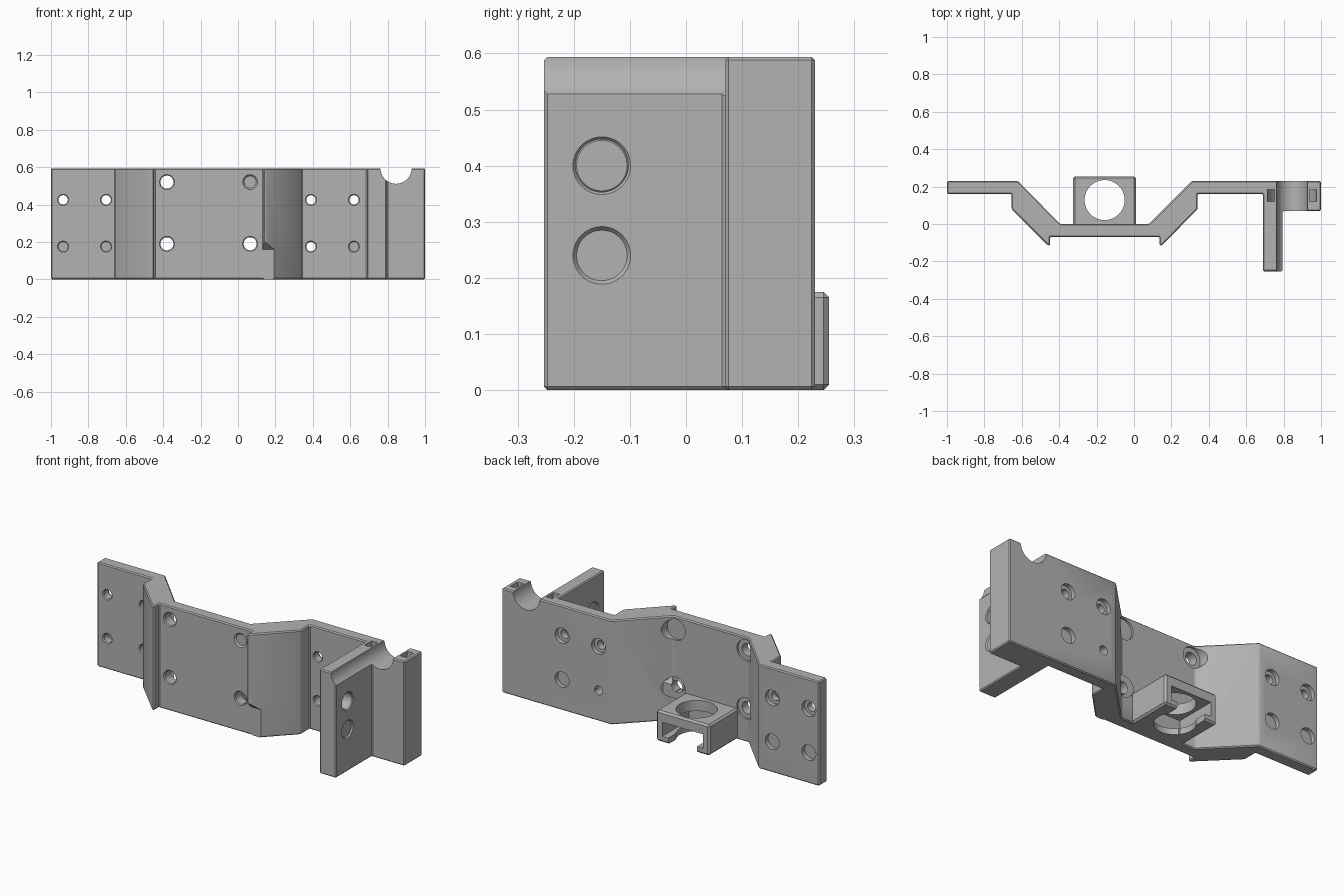
import bpy, bmesh, math
from mathutils import Matrix, Vector

if "Cube" in bpy.data.objects:
    bpy.data.objects.remove(bpy.data.objects["Cube"], do_unlink=True)

grey = bpy.data.materials.new("matte grey")
grey.use_nodes = True
grey.diffuse_color = (0.45, 0.45, 0.45, 1)
grey.node_tree.nodes["Principled BSDF"].inputs["Base Color"].default_value = (0.45, 0.45, 0.45, 1)

HEIGHT = 0.594


def finish(name, bm):
    bmesh.ops.recalc_face_normals(bm, faces=bm.faces)
    mesh = bpy.data.meshes.new(name)
    bm.to_mesh(mesh)
    bm.free()
    mesh.materials.append(grey)
    obj = bpy.data.objects.new(name, mesh)
    bpy.context.collection.objects.link(obj)
    return obj


def prism(name, points, low, high, axis="z"):
    """Extrude a profile: (x, y) along z, or (y, z) along x."""
    place = {"z": lambda a, b: (a, b, low), "x": lambda a, b: (low, a, b)}[axis]
    step = Vector((0, 0, high - low)) if axis == "z" else Vector((high - low, 0, 0))
    bm = bmesh.new()
    face = bm.faces.new([bm.verts.new(place(a, b)) for a, b in points])
    ext = bmesh.ops.extrude_face_region(bm, geom=[face])["geom"]
    bmesh.ops.translate(bm, verts=[v for v in ext if isinstance(v, bmesh.types.BMVert)], vec=step)
    return finish(name, bm)


def box(name, x0, x1, y0, y1, z0, z1):
    return prism(name, [(x0, y0), (x1, y0), (x1, y1), (x0, y1)], z0, z1)


def rod(name, start, end, r1, r2=None, sides=48):
    """Cylinder or cone between two points."""
    start, end = Vector(start), Vector(end)
    bm = bmesh.new()
    turn = (end - start).to_track_quat("Z", "Y").to_matrix().to_4x4()
    bmesh.ops.create_cone(bm, cap_ends=True, segments=sides, radius1=r1,
                          radius2=r1 if r2 is None else r2, depth=(end - start).length,
                          matrix=Matrix.Translation((start + end) / 2) @ turn)
    return finish(name, bm)


def apply(obj, mod):
    bpy.ops.object.select_all(action="DESELECT")
    bpy.context.view_layer.objects.active = obj
    obj.select_set(True)
    bpy.ops.object.modifier_apply(modifier=mod.name)


def cut(obj, cutter, operation="DIFFERENCE"):
    mod = obj.modifiers.new("cut", "BOOLEAN")
    mod.operation, mod.solver, mod.object = operation, "EXACT", cutter
    apply(obj, mod)
    bpy.data.objects.remove(cutter, do_unlink=True)


def chamfer(obj, width):
    mod = obj.modifiers.new("chamfer", "BEVEL")
    mod.width, mod.segments, mod.limit_method = width, 1, "ANGLE"
    mod.angle_limit = math.radians(30)
    apply(obj, mod)


def smooth(obj):
    bpy.ops.object.select_all(action="DESELECT")
    bpy.context.view_layer.objects.active = obj
    obj.select_set(True)
    bpy.ops.object.shade_smooth_by_angle(angle=math.radians(25))


# Folded plate with side wall and end block, one profile seen from above
body = prism("mounting_plate", [
    (-1, 0.23), (-1, 0.16), (-0.655, 0.16), (-0.655, 0.08), (-0.46, -0.115), (-0.448, -0.115),
    (-0.448, -0.07), (0.137, -0.07), (0.137, -0.115), (0.149, -0.115), (0.34, 0.08), (0.34, 0.16),
    (0.69, 0.16), (0.69, -0.253), (0.795, -0.253), (0.795, 0.07), (1, 0.07), (1, 0.23),
    (0.31, 0.23), (0.08, 0), (-0.395, 0), (-0.62, 0.23)], 0, HEIGHT)
chamfer(body, 0.007)

# Relief under the right lip
cut(body, prism("lip_cutter", [(-0.07, -0.1), (-0.07, 0.16), (-0.13, 0.212), (-0.13, -0.1)],
                0.12, 0.25, "x"))

# Small counterbored holes in both wings
for x in (-0.935, -0.705, 0.39, 0.62):
    for z in (0.175, 0.425):
        cut(body, rod("hole_cutter", (x, 0.1, z), (x, 0.3, z), 0.025))
        cut(body, rod("rim_cutter", (x, 0.158, z), (x, 0.168, z), 0.032, 0.022))
        cut(body, rod("bore_cutter", (x, 0.205, z), (x, 0.3, z), 0.044))

# Large holes in the centre, with clearance into the angled arms
for x in (-0.38, 0.065):
    for z in (0.19, 0.52):
        cut(body, rod("hole_cutter", (x, -0.2, z), (x, 0.05, z), 0.035))
        cut(body, rod("rim_cutter", (x, -0.072, z), (x, -0.062, z), 0.042, 0.032))
        cut(body, rod("bore_cutter", (x, -0.012, z), (x, 0.2, z), 0.06))

# Holes through the side wall
for z in (0.24, 0.4):
    cut(body, rod("hole_cutter", (0.6, -0.15, z), (0.9, -0.15, z), 0.047))
    for a, b in ((0.797, 0.787), (0.688, 0.698)):
        cut(body, rod("rim_cutter", (a, -0.15, z), (b, -0.15, z), 0.053, 0.045))

# Round cradle along the top, with a curved strap channel around it
cut(body, rod("cradle_cutter", (0.845, -0.4, HEIGHT), (0.845, 0.4, HEIGHT), 0.083, sides=64))
ring = rod("channel_cutter", (0.845, 0.12, HEIGHT), (0.845, 0.185, HEIGHT), 0.132)
cut(ring, rod("channel_core", (0.845, 0, HEIGHT), (0.845, 0.3, HEIGHT), 0.094))
cut(body, ring)
smooth(body)

# Rear holder: open-backed socket with a round bore and inward feet
holder = box("rear_holder", -0.325, 0.01, -0.03, 0.255, 0, 0.175)
chamfer(holder, 0.01)
cx, cy = -0.157, 0.128
cut(holder, rod("bore_cutter", (cx, cy, -0.1), (cx, cy, 0.3), 0.107, sides=64))
cut(holder, box("cavity_cutter", cx - 0.128, cx + 0.128, 0.015, 0.4, 0.035, 0.115))
cut(holder, box("slot_cutter", cx - 0.09, cx + 0.09, 0.06, 0.4, -0.1, 0.06))
# Flat land left at the front of the bore
cut(holder, box("bore_land", cx - 0.08, cx + 0.08, -0.03, 0.012, 0.02, 0.17), "UNION")
smooth(holder)
